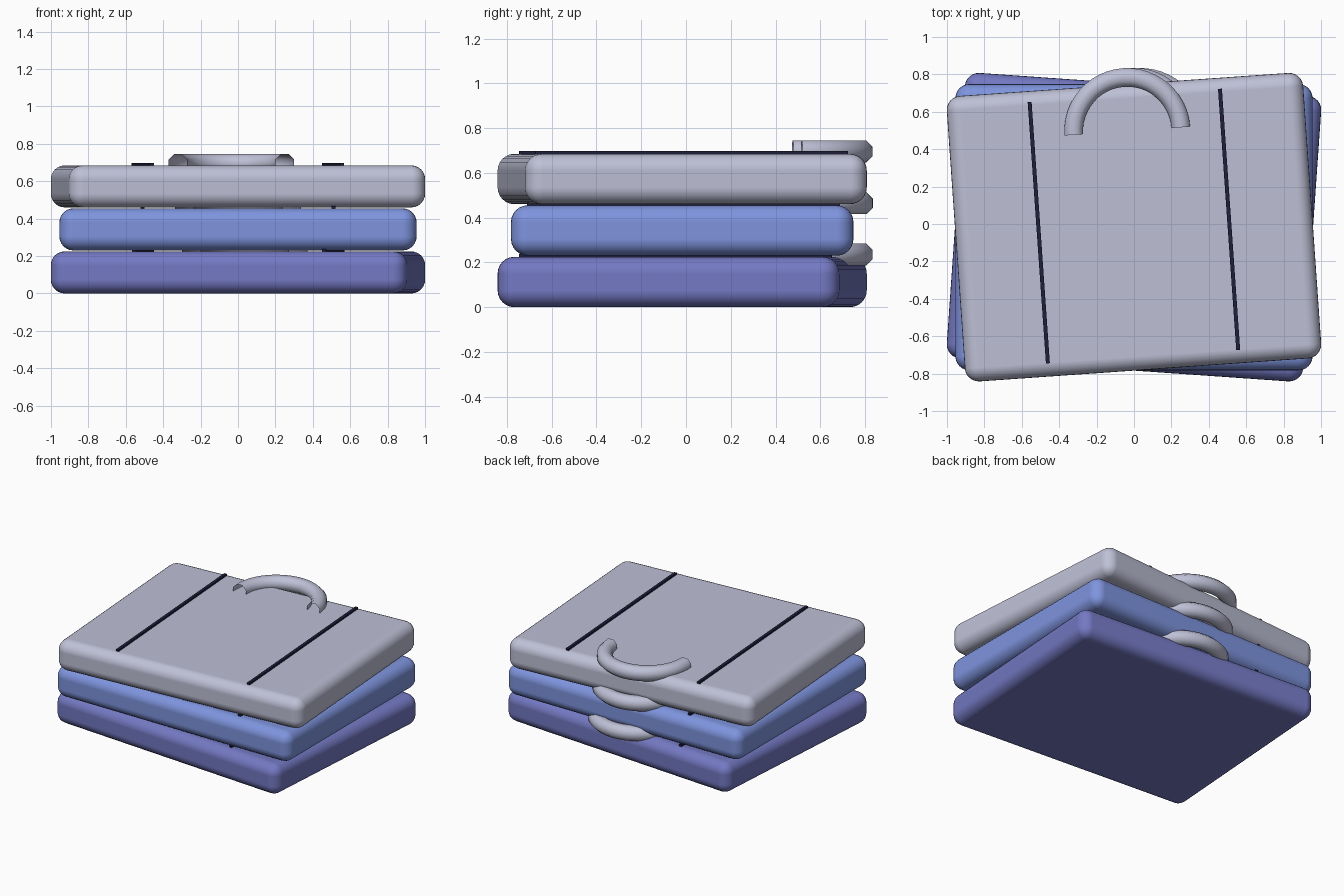
import bpy
import bmesh
from math import radians, pi
from mathutils import Matrix, Vector

default_cube = bpy.data.objects.get("Cube")
if default_cube:
    bpy.data.objects.remove(default_cube, do_unlink=True)

WIDTH, DEPTH, HEIGHT = 1.91, 1.53, 0.225
STEP = 0.23          # vertical distance between cases
CENTRE_Y = -0.017


def make_material(name, rgb):
    mat = bpy.data.materials.new(name)
    mat.use_nodes = True
    colour = (*rgb, 1.0)
    mat.diffuse_color = colour
    mat.node_tree.nodes["Principled BSDF"].inputs["Base Color"].default_value = colour
    return mat


grey = make_material("pale grey", (0.515, 0.527, 0.672))
blue = make_material("sky blue", (0.209, 0.296, 0.730))
violet = make_material("violet blue", (0.174, 0.191, 0.546))
navy = make_material("dark navy", (0.013, 0.013, 0.042))


def add_object(name, bm, mat, base_z, angle, smooth=False):
    """Turn a bmesh in case space into an object placed in the stack."""
    mesh = bpy.data.meshes.new(name)
    for face in bm.faces:
        face.smooth = smooth
    bm.to_mesh(mesh)
    bm.free()
    mesh.materials.append(mat)
    obj = bpy.data.objects.new(name, mesh)
    obj.location = (0, CENTRE_Y, base_z)
    obj.rotation_euler.z = angle
    bpy.context.collection.objects.link(obj)
    return obj


def box(size, centre):
    bm = bmesh.new()
    matrix = Matrix.Translation(centre) @ Matrix.Diagonal((*size, 1))
    bmesh.ops.create_cube(bm, size=1, matrix=matrix)
    return bm


def half_ring(major, minor, centre):
    """Open-ended half torus with an eight-sided section."""
    bm = bmesh.new()
    centre = Vector(centre)
    section = (Matrix.Translation(centre + Vector((major, 0, 0)))
               @ Matrix.Rotation(pi / 2, 4, "X") @ Matrix.Rotation(pi / 8, 4, "Z"))
    bmesh.ops.create_circle(bm, segments=8, radius=minor, matrix=section)
    bmesh.ops.spin(bm, geom=bm.verts[:] + bm.edges[:], cent=centre,
                   axis=(0, 0, 1), angle=pi, steps=24)
    bmesh.ops.recalc_face_normals(bm, faces=bm.faces)
    # Keep the normals pointing out of the tube
    face = bm.faces[0]
    mid = face.calc_center_median() - centre
    ring = Vector((mid.x, mid.y, 0)).normalized() * major
    if face.normal.dot(mid - ring) < 0:
        bmesh.ops.reverse_faces(bm, faces=bm.faces)
    return bm


def suitcase(label, mat, level, angle):
    base_z = level * STEP
    # Rounded body
    body = add_object(label + "_case", box((WIDTH, DEPTH, HEIGHT), (0, 0, HEIGHT / 2)),
                      mat, base_z, angle, smooth=True)
    bevel = body.modifiers.new("rounded edges", "BEVEL")
    bevel.width = 0.075
    bevel.segments = 6
    bevel.harden_normals = True
    # Pair of straps on the lid
    for side, sign in (("left", 1), ("right", -1)):
        add_object(f"{label}_{side}_strap",
                   box((0.021, 1.4, 0.02), (sign * 0.51, 0.006, HEIGHT + 0.003)),
                   navy, base_z, angle)
    # Carrying handle reaching past the back edge
    add_object(label + "_handle", half_ring(0.287, 0.054, (0, 0.515, HEIGHT + 0.01)),
               grey, base_z, angle, smooth=True)


suitcase("bottom", violet, 0, radians(-4))
suitcase("middle", blue, 1, 0)
suitcase("top", grey, 2, radians(4))
